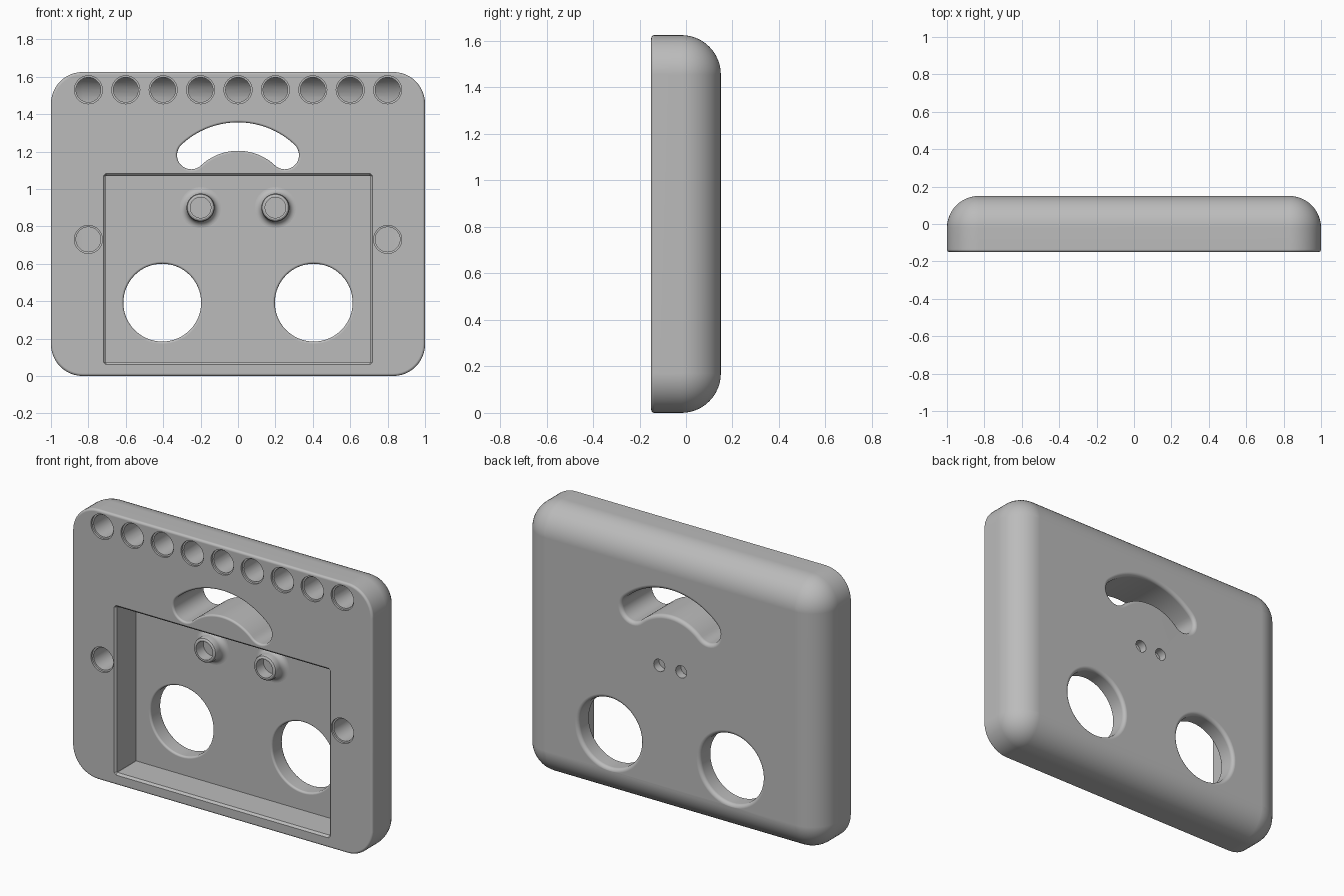
import bpy, bmesh, math
from math import sin, cos, pi

if "Cube" in bpy.data.objects:
    bpy.data.objects.remove(bpy.data.objects["Cube"])

grey = bpy.data.materials.new("plain grey")
grey.use_nodes = True
grey.diffuse_color = (0.5, 0.5, 0.5, 1)
grey.node_tree.nodes["Principled BSDF"].inputs["Base Color"].default_value = (0.5, 0.5, 0.5, 1)

FRONT, BACK, FLOOR = -0.15, 0.15, 0.042
HEIGHT, ROUND = 1.625, 0.17


def rounded_rect(x, z0, z1, r, grow=0.0, n=12):
    """Outline in x and z, with rounded corners, grown outwards."""
    x, z0, z1, r = x + grow, z0 - grow, z1 + grow, max(r + grow, 0.001)
    pts = []
    for k, (cx, cz) in enumerate([(x - r, z1 - r), (r - x, z1 - r), (r - x, z0 + r), (x - r, z0 + r)]):
        for i in range(n + 1):
            a = (k + i / n) * pi / 2
            pts.append((cx + r * cos(a), cz + r * sin(a)))
    return pts


def circle(x, z, r, n=48):
    return [(x + r * cos(2 * pi * i / n), z + r * sin(2 * pi * i / n)) for i in range(n)]


def arc_slot(cz, radius, half_width, spread, n=32, caps=16):
    """Curved slot with round ends."""
    def at(r, a):
        return (r * sin(a), cz + r * cos(a))
    pts = [at(radius + half_width, spread * (2 * i / n - 1)) for i in range(n + 1)]
    for side in (1, -1):
        ex, ez = at(radius, side * spread)
        for i in range(1, caps):
            a = side * spread + pi * i / caps + (0 if side > 0 else pi)
            pts.append((ex + half_width * sin(a), ez + half_width * cos(a)))
        if side > 0:
            pts += [at(radius - half_width, spread * (1 - 2 * i / n)) for i in range(n + 1)]
    return pts


def loft(name, outline, profile):
    """Skin outlines along y; profile holds (y, grow) pairs."""
    bm = bmesh.new()
    loops = [[bm.verts.new((x, y, z)) for x, z in outline(g)] for y, g in profile]
    n = len(loops[0])
    for a, b in zip(loops, loops[1:]):
        for i in range(n):
            bm.faces.new((a[i], a[(i + 1) % n], b[(i + 1) % n], b[i]))
    bm.faces.new(loops[0])
    bm.faces.new(loops[-1])
    bmesh.ops.recalc_face_normals(bm, faces=bm.faces)
    mesh = bpy.data.meshes.new(name)
    bm.to_mesh(mesh)
    bm.free()
    mesh.materials.append(grey)
    obj = bpy.data.objects.new(name, mesh)
    bpy.context.collection.objects.link(obj)
    return obj


def boolean(obj, other, operation):
    """Apply a boolean and remove the helper."""
    bpy.context.view_layer.objects.active = obj
    mod = obj.modifiers.new(operation, "BOOLEAN")
    mod.object, mod.operation, mod.solver = other, operation, "EXACT"
    bpy.ops.object.modifier_apply(modifier=mod.name)
    if operation == "DIFFERENCE":
        bpy.data.objects.remove(other)


def rim(y, r, side, n=6):
    """Flared profile rounding a hole's edge at y; side is -1 in front, 1 behind."""
    pts = [(y - side * r * (1 - sin(i / n * pi / 2)), r * (1 - cos(i / n * pi / 2))) for i in range(n + 1)]
    pts.append((y + side * 0.03, r))
    return pts if side > 0 else pts[::-1]


def shell(name, inset, front):
    """Case solid: small front round, large back round."""
    def outline(g):
        return rounded_rect(1, 0, HEIGHT, ROUND, g - inset)
    r, s, n = ROUND - inset, 0.014, 12
    prof = [(front + s * (1 - sin(a)), -s * (1 - cos(a))) for a in [pi / 2 * (1 - i / 4) for i in range(5)]]
    prof += [(BACK - ROUND + r * sin(i / n * pi / 2), r * (cos(i / n * pi / 2) - 1)) for i in range(n + 1)]
    return loft(name, outline, prof)


# Case
case = shell("case", 0, FRONT)

# Recessed front panel
boolean(case, loft("panel_cutter", lambda g: rounded_rect(0.708, 0.072, 1.07, 0.001, g, 1),
                   [(FRONT - 0.03, 0.042), (FRONT + 0.012, 0), (FLOOR, 0)]), "DIFFERENCE")

# Large round openings
for x in (-0.405, 0.405):
    boolean(case, loft("opening_cutter", lambda g: circle(x, 0.392, 0.208 + g, 64),
                       rim(FLOOR, 0.012, -1) + rim(BACK, 0.022, 1)), "DIFFERENCE")

# Curved handle slot
boolean(case, loft("slot_cutter", lambda g: arc_slot(0.915, 0.365, 0.076 + g, 0.755),
                   rim(FRONT, 0.012, -1) + rim(BACK, 0.022, 1)), "DIFFERENCE")

# Deep blind sockets whose floors follow the back of the case
liner = shell("liner", 0.015, FRONT - 0.1)
sockets = [(0.2 * i, 1.53) for i in range(-4, 5)] + [(-0.8, 0.73), (0.8, 0.73)]
for x, z in sockets:
    cutter = loft("socket_cutter", lambda g: circle(x, z, 0.066 + g, 32),
                  [(FRONT - 0.02, 0.009), (FRONT + 0.012, 0.009), (FRONT + 0.013, 0), (BACK + 0.1, 0)])
    boolean(cutter, liner, "INTERSECT")
    boolean(case, cutter, "DIFFERENCE")
bpy.data.objects.remove(liner)

# Small blind holes in the back
for x in (-0.073, 0.073):
    boolean(case, loft("back_hole_cutter", lambda g: circle(x, 0.89, 0.037 + g, 24),
                       [(BACK - 0.05, 0), (BACK + 0.05, 0)]), "DIFFERENCE")

# Hollow posts on the panel, flared at the foot
parts = [case]
tip, foot = -0.035, 0.035
for name, x in (("right_post", -0.2), ("left_post", 0.2)):
    prof = [(FLOOR + 0.01, foot)]
    prof += [(FLOOR - foot * (1 - cos(a)), foot * (1 - sin(a))) for a in [pi / 2 * i / 8 for i in range(9)]]
    prof += [(tip + 0.015, 0), (tip + 0.005, -0.004), (tip, -0.012), (tip, -0.02), (FLOOR - 0.008, -0.02)]
    parts.append(loft(name, lambda g: circle(x, 0.9, 0.075 + g), prof))

# Smooth shading with crisp edges
for obj in parts:
    bpy.ops.object.select_all(action="DESELECT")
    obj.select_set(True)
    bpy.context.view_layer.objects.active = obj
    bpy.ops.object.shade_smooth_by_angle(angle=math.radians(32))
    mod = obj.modifiers.new("even_normals", "WEIGHTED_NORMAL")
    mod.keep_sharp = True
